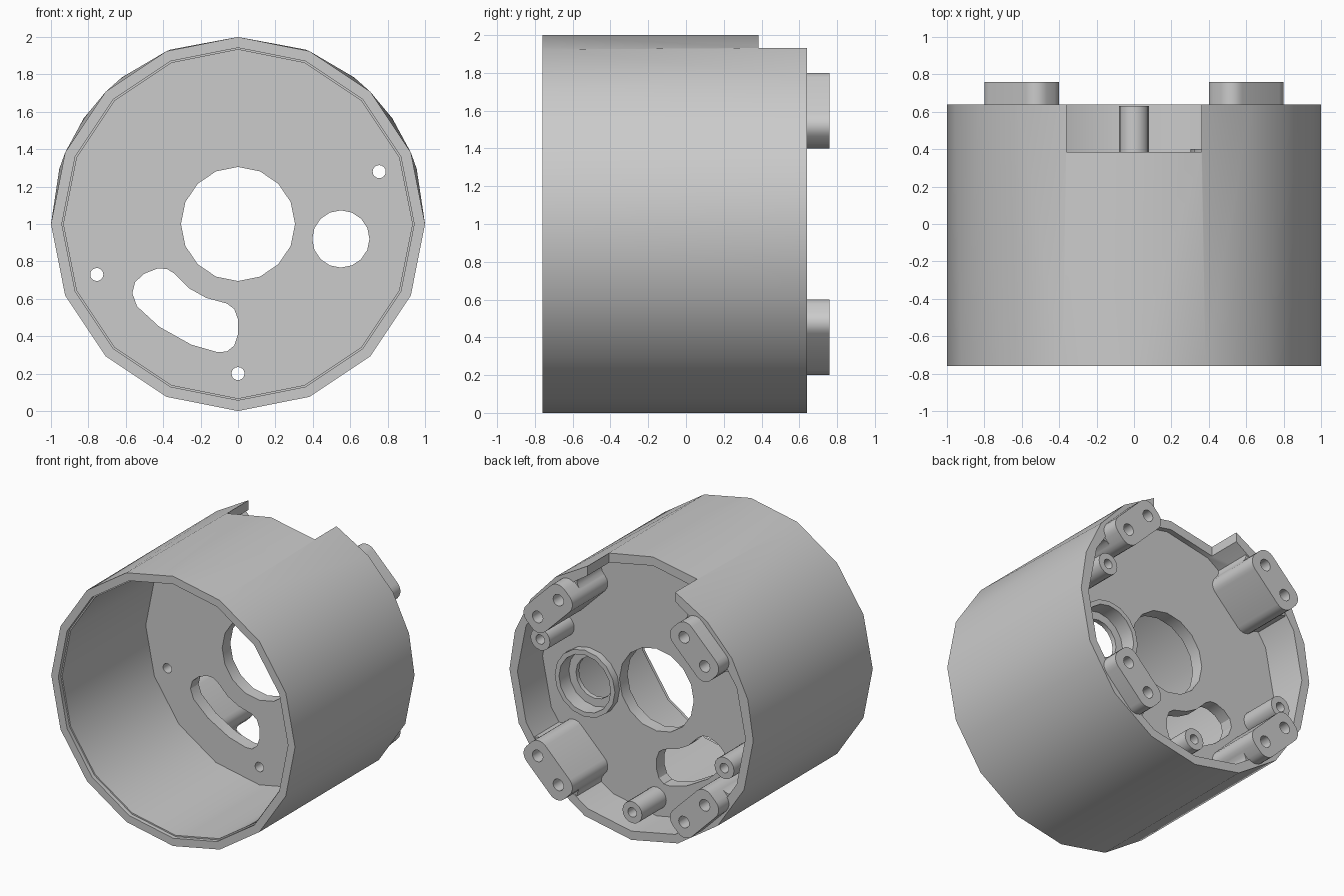
import bpy, bmesh, math
from mathutils import Matrix

if "Cube" in bpy.data.objects:
    bpy.data.objects.remove(bpy.data.objects["Cube"])

grey = bpy.data.materials.new("plain_grey")
grey.diffuse_color = (0.6, 0.6, 0.6, 1)
grey.use_nodes = True
grey.node_tree.nodes["Principled BSDF"].inputs["Base Color"].default_value = grey.diffuse_color
AXIS_Z = 1.0  # height of the housing axis


def make(name, bm):
    bmesh.ops.recalc_face_normals(bm, faces=bm.faces)
    me = bpy.data.meshes.new(name)
    bm.to_mesh(me)
    bm.free()
    ob = bpy.data.objects.new(name, me)
    bpy.context.collection.objects.link(ob)
    me.materials.append(grey)
    return ob


def prism(name, pts, y0, y1):
    """Extrude an (x, z) outline, measured from the axis, along y."""
    bm = bmesh.new()
    a = [bm.verts.new((x, y0, z + AXIS_Z)) for x, z in pts]
    b = [bm.verts.new((x, y1, z + AXIS_Z)) for x, z in pts]
    bm.faces.new(a)
    bm.faces.new(b[::-1])
    for i in range(len(pts)):
        j = (i + 1) % len(pts)
        bm.faces.new((a[i], a[j], b[j], b[i]))
    return make(name, bm)


def circle(cx, cz, r, n=16):
    return [(cx + r * math.sin(2 * math.pi * i / n), cz + r * math.cos(2 * math.pi * i / n))
            for i in range(n)]


def cut(ob, pts, y0, y1):
    """Subtract a prism, then remove the cutter."""
    tool = prism("cutter", pts, y0, y1)
    tool.hide_render = True
    mod = ob.modifiers.new("cut", 'BOOLEAN')
    mod.operation, mod.solver, mod.object = 'DIFFERENCE', 'EXACT', tool
    bpy.context.view_layer.objects.active = ob
    bpy.ops.object.modifier_apply(modifier=mod.name)
    bpy.data.objects.remove(tool)


def finish(ob):
    bpy.ops.object.select_all(action='DESELECT')
    ob.select_set(True)
    bpy.context.view_layer.objects.active = ob
    bpy.ops.object.shade_smooth_by_angle(angle=math.radians(30))


FRONT, PLATE_F, PLATE_B, NOTCH, RIM, TOP = -0.76, 0.25, 0.345, 0.385, 0.64, 0.76

# Housing shell: regular front ring, back ring divided around the notch
front_ring = [22.5 * i for i in range(16)]
half = [21.1, 38.4, 55.6, 72.8, 90, 112.5, 135, 157.5]
back_ring = [0, 180] + half + [-a for a in half]
bm = bmesh.new()
for y, ring in ((FRONT, front_ring), (RIM, back_ring)):
    for a in ring:
        a = math.radians(a)
        bm.verts.new((math.sin(a), y, AXIS_Z + math.cos(a)))
bmesh.ops.convex_hull(bm, input=bm.verts)
bmesh.ops.dissolve_limit(bm, angle_limit=0.001, verts=bm.verts, edges=bm.edges)
housing = make("housing", bm)

# Front cavity with a shallow lip, back recess, top notch
cut(housing, circle(0, 0, 0.932), FRONT - 0.1, PLATE_F)
cut(housing, circle(0, 0, 0.942), FRONT - 0.1, FRONT + 0.03)
cut(housing, circle(0, 0, 0.935), PLATE_B, RIM + 0.1)
cut(housing, [(-0.36, 0.5), (0.36, 0.5), (0.36, 1.2), (-0.36, 1.2)], NOTCH, RIM + 0.1)

# Openings in the divider plate
bearing = (0.55, -0.08)
posts = [(0.755, 0.28), (-0.755, -0.27), (0, -0.8)]
slot = [(-.565, -.37), (-.55, -.31), (-.50, -.265), (-.43, -.238), (-.38, -.24), (-.34, -.265),
        (-.26, -.345), (-.17, -.395), (-.06, -.425), (-.02, -.455), (0, -.51), (0, -.59),
        (-.02, -.65), (-.06, -.682), (-.11, -.685), (-.25, -.645), (-.42, -.55), (-.54, -.44)]
cut(housing, circle(0, 0, 0.305), 0.1, 0.5)
cut(housing, circle(*bearing, 0.153), 0.1, 0.5)
cut(housing, circle(*bearing, 0.212), 0.285, 0.5)
cut(housing, slot, 0.1, 0.5)
for x, z in posts:
    cut(housing, circle(x, z, 0.035), 0.1, 0.5)
finish(housing)

# Raised collar around the side hole
collar = prism("bearing_collar", circle(*bearing, 0.247), PLATE_B - 0.002, 0.40)
cut(collar, circle(*bearing, 0.212), 0.2, 0.6)
finish(collar)

# Hollow screw posts
for i, (x, z) in enumerate(posts):
    post = prism(f"screw_post_{i + 1}", circle(x, z, 0.08), PLATE_B - 0.002, 0.63)
    cut(post, circle(x, z, 0.035), 0.2, 0.8)
    finish(post)


# Mounting lugs on the diagonals: outline in (tangent, radial) coordinates
def rounded(L, W, r, steps=5):
    out = []
    for k, (sx, sz) in enumerate([(1, 1), (-1, 1), (-1, -1), (1, -1)]):
        for s in range(steps + 1):
            a = math.pi / 2 * (k + s / steps)
            out.append((sx * (L - r) + r * math.cos(a), sz * (W - r) + r * math.sin(a)))
    return out


# Fillet outline that flares from the lug to the shell wall
arc = [math.pi / 2 * s / 5 for s in range(6)]
side = [(0.30 - 0.08 * math.cos(a), -0.02 + 0.08 * math.sin(a)) for a in arc]
flare = [(0.219, -0.03)] + side + [(0.29, 0.075), (0.2, 0.1)]
flare = flare + [(-t, r) for t, r in reversed(flare)]

for i, (sx, sz) in enumerate([(1, 1), (-1, 1), (-1, -1), (1, -1)]):
    q = math.sqrt(0.5)

    def place(pts):
        return [(sx * (0.6 + q * (r + t)), sz * (0.6 + q * (r - t))) for t, r in pts]

    lug = prism(f"mounting_lug_{i + 1}", place(rounded(0.22, 0.11, 0.08)), PLATE_B - 0.002, TOP)
    for t in (-0.12, 0.12):
        cut(lug, place(circle(t, 0, 0.043)), 0.45, 1.0)
    finish(lug)
    finish(prism(f"lug_fillet_{i + 1}", place(flare), PLATE_B - 0.002, RIM - 0.01))
